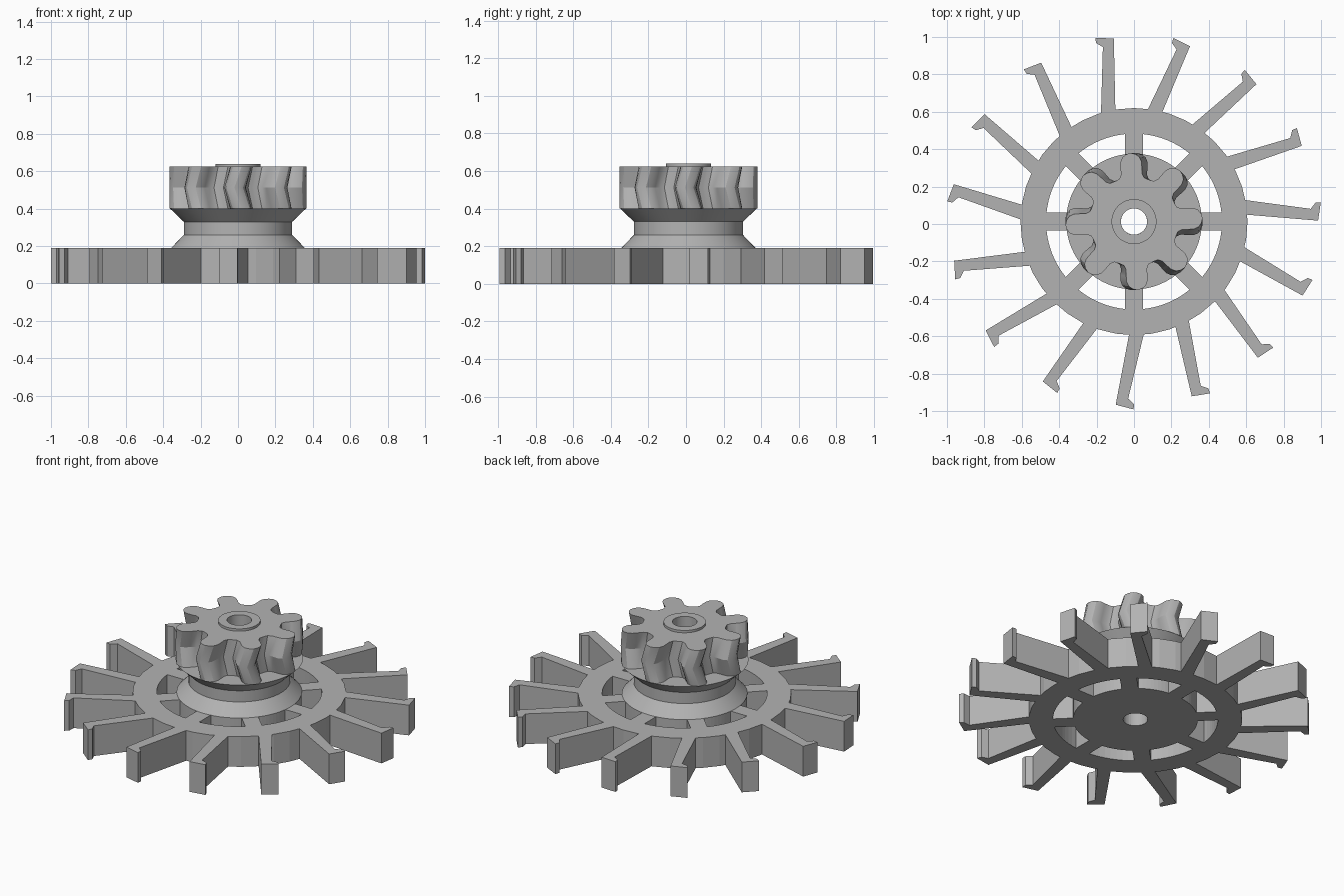
import bpy, bmesh, math
from math import sin, cos, pi, radians

if "Cube" in bpy.data.objects:
    bpy.data.objects.remove(bpy.data.objects["Cube"], do_unlink=True)

CY = 0.013          # axle sits slightly off the middle of the bounding box
TOP = 0.19          # wheel thickness
BORE = 0.07

grey = bpy.data.materials.new("plain grey")
grey.use_nodes = True
grey.diffuse_color = (0.45, 0.45, 0.45, 1)
grey.node_tree.nodes["Principled BSDF"].inputs["Base Color"].default_value = grey.diffuse_color


def finish(name, bm, smooth=False):
    bmesh.ops.recalc_face_normals(bm, faces=bm.faces)
    mesh = bpy.data.meshes.new(name)
    bm.to_mesh(mesh)
    bm.free()
    mesh.materials.append(grey)
    ob = bpy.data.objects.new(name, mesh)
    ob.location = (0, CY, 0)
    bpy.context.collection.objects.link(ob)
    if smooth:
        bpy.ops.object.select_all(action='DESELECT')
        ob.select_set(True)
        bpy.context.view_layer.objects.active = ob
        bpy.ops.object.shade_smooth_by_angle(angle=radians(25))
    return ob


def loft(bm, rings):
    """Join closed rings of points into a hollow loop of quads."""
    loops = [[bm.verts.new(p) for p in ring] for ring in rings]
    for a, b in zip(loops, loops[1:] + loops[:1]):
        for i in range(len(a)):
            j = (i + 1) % len(a)
            bm.faces.new((a[i], a[j], b[j], b[i]))


def circle(r, z, n):
    return [(r * cos(2 * pi * i / n), r * sin(2 * pi * i / n), z) for i in range(n)]


def lathe(name, profile, n, smooth):
    bm = bmesh.new()
    loft(bm, [circle(r, z, n) for r, z in profile])
    return finish(name, bm, smooth)


def prism(bm, pts, z0, z1):
    lo = [bm.verts.new((x, y, z0)) for x, y in pts]
    hi = [bm.verts.new((x, y, z1)) for x, y in pts]
    bm.faces.new(lo[::-1])
    bm.faces.new(hi)
    for i in range(len(pts)):
        j = (i + 1) % len(pts)
        bm.faces.new((lo[i], lo[j], hi[j], hi[i]))


def turned(pts, a):
    return [(x * cos(a) - y * sin(a), x * sin(a) + y * cos(a)) for x, y in pts]


# Wheel plate with eight curved windows
wheel = lathe("wheel_plate", [(BORE, 0), (0.607, 0), (0.607, TOP), (BORE, TOP)], 40, False)
bm = bmesh.new()


def arc(r, steps=8):
    a0 = math.asin(0.048 / r)
    a1 = pi / 4 - a0
    return [(r * cos(a0 + (a1 - a0) * i / steps), r * sin(a0 + (a1 - a0) * i / steps))
            for i in range(steps + 1)]


window = arc(0.47) + arc(0.355)[::-1]
for k in range(8):
    prism(bm, turned(window, k * pi / 4), -0.1, TOP + 0.1)
cutter = finish("window_cutter", bm)
cutter.hide_render = True
cutter.hide_set(True)
cut = wheel.modifiers.new("windows", 'BOOLEAN')
cut.object = cutter
cut.operation = 'DIFFERENCE'
cut.solver = 'EXACT'

# Fifteen hooked blades around the rim
blade = [(0.6, 0.037), (0.984, 0.005), (0.999, 0.103), (0.971, 0.102),
         (0.945, 0.068), (0.594, 0.115)]
bm = bmesh.new()
for k in range(15):
    prism(bm, turned(blade, radians(24 * k)), 0, TOP)
finish("rim_blades", bm)

# Waisted hub between wheel and gear
lathe("waisted_hub", [(BORE, TOP), (0.357, TOP), (0.29, 0.26), (0.29, 0.33),
                      (0.363, 0.40), (BORE, 0.40)], 64, True)

# Raised collar around the bore
lathe("bore_collar", [(BORE, 0.40), (0.12, 0.40), (0.12, 0.64), (BORE, 0.64)], 48, True)

# Herringbone gear with eight rounded teeth
half = [(0.222, 0.085), (0.232, 0.066), (0.255, 0.056), (0.29, 0.057), (0.32, 0.056),
        (0.345, 0.045), (0.36, 0.025)]
tooth = [(x, -y) for x, y in half] + [(0.367, 0)] + half[::-1]
outline = []
for k in range(8):
    outline += turned(tooth, radians(3 + 45 * k))


def layer(z, twist, r=None):
    pts = turned(outline, radians(twist))
    if r:
        pts = [(x * r / math.hypot(x, y), y * r / math.hypot(x, y)) for x, y in pts]
    return [(x, y, z) for x, y in pts]


bm = bmesh.new()
loft(bm, [layer(0.40, 0, 0.1), layer(0.40, 0), layer(0.512, -6), layer(0.625, 0),
          layer(0.625, 0, 0.1)])
finish("herringbone_gear", bm, True)
